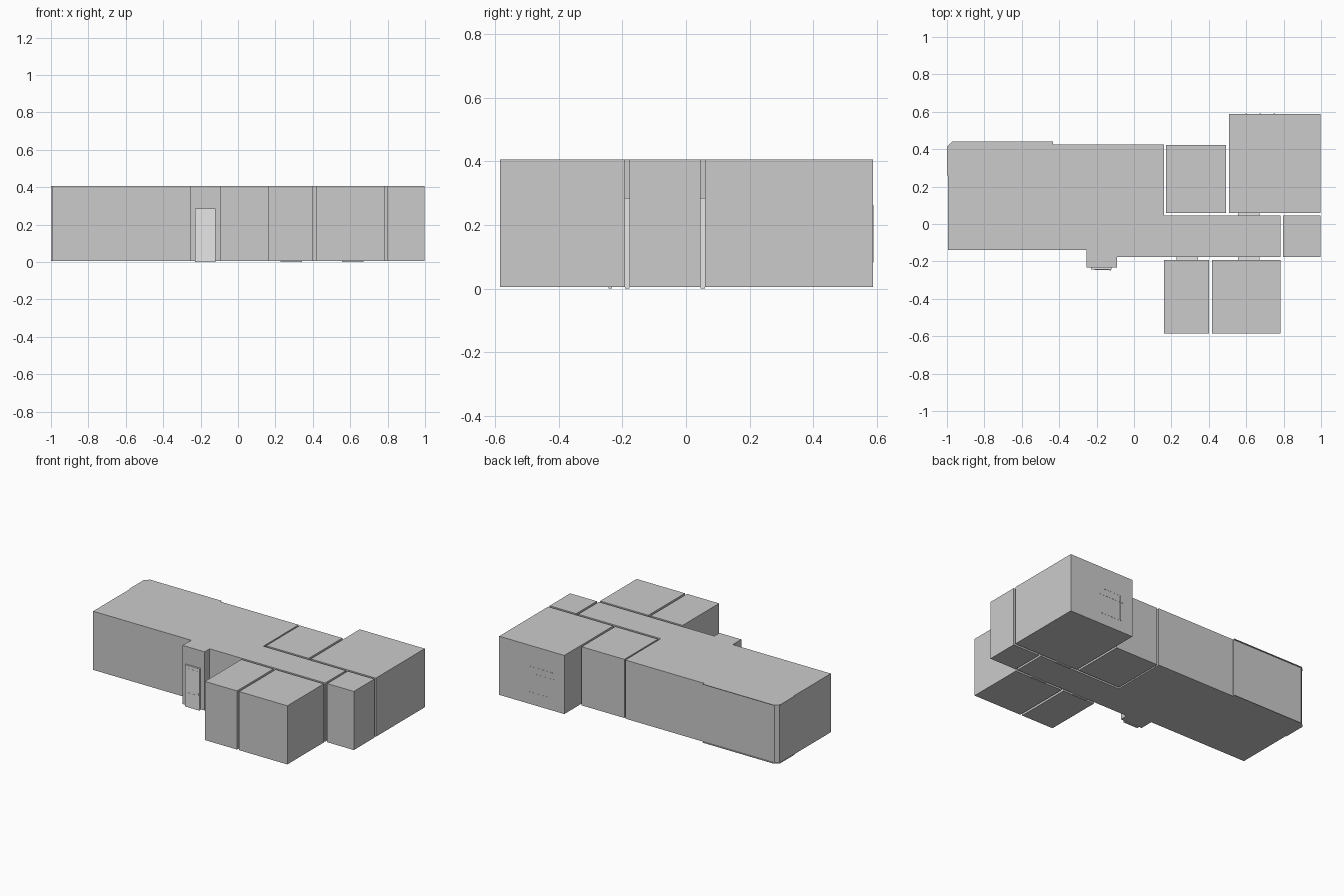
import bpy, bmesh

if "Cube" in bpy.data.objects:
    bpy.data.objects.remove(bpy.data.objects["Cube"])


def material(name, value):
    m = bpy.data.materials.new(name)
    m.diffuse_color = (value, value, value, 1)
    m.use_nodes = True
    m.node_tree.nodes["Principled BSDF"].inputs["Base Color"].default_value = m.diffuse_color
    return m


wall_grey = material("wall grey", 0.6)
door_grey = material("light door grey", 0.8)

Z0, Z1 = 0.005, 0.405   # floor and ceiling of the rooms
DOOR_TOP = 0.285


def prism(name, outline, z0, z1, mat):
    """Extrude a floor-plan outline between two heights."""
    bm = bmesh.new()
    base = bm.faces.new([bm.verts.new((x, y, z0)) for x, y in outline])
    ext = bmesh.ops.extrude_face_region(bm, geom=[base])
    top = [v for v in ext["geom"] if isinstance(v, bmesh.types.BMVert)]
    bmesh.ops.translate(bm, vec=(0, 0, z1 - z0), verts=top)
    bmesh.ops.recalc_face_normals(bm, faces=bm.faces)
    me = bpy.data.meshes.new(name)
    bm.to_mesh(me)
    bm.free()
    me.materials.append(mat)
    ob = bpy.data.objects.new(name, me)
    bpy.context.collection.objects.link(ob)
    return ob


def box(name, x0, x1, y0, y1, z0, z1, mat):
    return prism(name, [(x0, y0), (x1, y0), (x1, y1), (x0, y1)], z0, z1, mat)


# Living room, entrance and corridor as one volume
def main_outline(inset):
    back, left = 0.44 - inset, -1.0 + inset * 0.5
    return [(-0.995, -0.14), (-0.255, -0.14), (-0.255, -0.232), (-0.09, -0.232),
            (-0.09, -0.177), (0.782, -0.177), (0.782, 0.045), (0.16, 0.045),
            (0.16, 0.426), (-0.433, 0.426), (-0.433, back), (-0.972, back),
            (left, 0.412), (left, 0.258), (-0.995, 0.258)]


LIP = 0.004   # floor and ceiling edges stand proud of the window wall
prism("main_floor", main_outline(0), Z0, Z0 + LIP, wall_grey)
prism("main_hall", main_outline(0.008), Z0 + LIP, Z1 - LIP, wall_grey)
prism("main_ceiling", main_outline(0), Z1 - LIP, Z1, wall_grey)

# Separate rooms: x0, x1, y0, y1
rooms = {
    "back_small_room": (0.17, 0.492, 0.06, 0.422),
    "back_bedroom": (0.507, 0.998, 0.06, 0.588),
    "end_closet": (0.797, 0.998, -0.177, 0.045),
    "front_small_room": (0.16, 0.402, -0.585, -0.192),
    "front_bedroom": (0.418, 0.782, -0.585, -0.192),
}
for name, (x0, x1, y0, y1) in rooms.items():
    box(name, x0, x1, y0, y1, Z0, Z1, wall_grey)

# Inner doors bridging the gaps between corridor and rooms
for name, x, y0, y1 in (("front_small_room_door", 0.285, -0.192, -0.177),
                        ("front_bedroom_door", 0.613, -0.192, -0.177),
                        ("back_bedroom_door", 0.613, 0.045, 0.06)):
    box(name, x - 0.057, x + 0.057, y0, y1, 0, DOOR_TOP, door_grey)

# Entrance door with raised panels and handle
box("entrance_door", -0.23, -0.12, -0.244, -0.232, 0, DOOR_TOP, door_grey)
for name, z0, z1 in (("lower_door_panel", 0.03, 0.10), ("upper_door_panel", 0.122, 0.265)):
    box(name, -0.212, -0.135, -0.2452, -0.244, z0, z1, door_grey)
box("door_handle", -0.13, -0.123, -0.248, -0.244, 0.105, 0.115, door_grey)

# Bedroom window bars on the back wall
YB = 0.588
for i, x in enumerate((0.60, 0.675, 0.75)):
    box("window_upright_%d" % i, x - 0.004, x + 0.004, YB, YB + 0.0015, 0.085, 0.26, wall_grey)
for name, z in (("window_sill", 0.085), ("window_transom", 0.215), ("window_head", 0.26)):
    box(name, 0.58, 0.77, YB, YB + 0.001, z - 0.003, z + 0.003, wall_grey)
